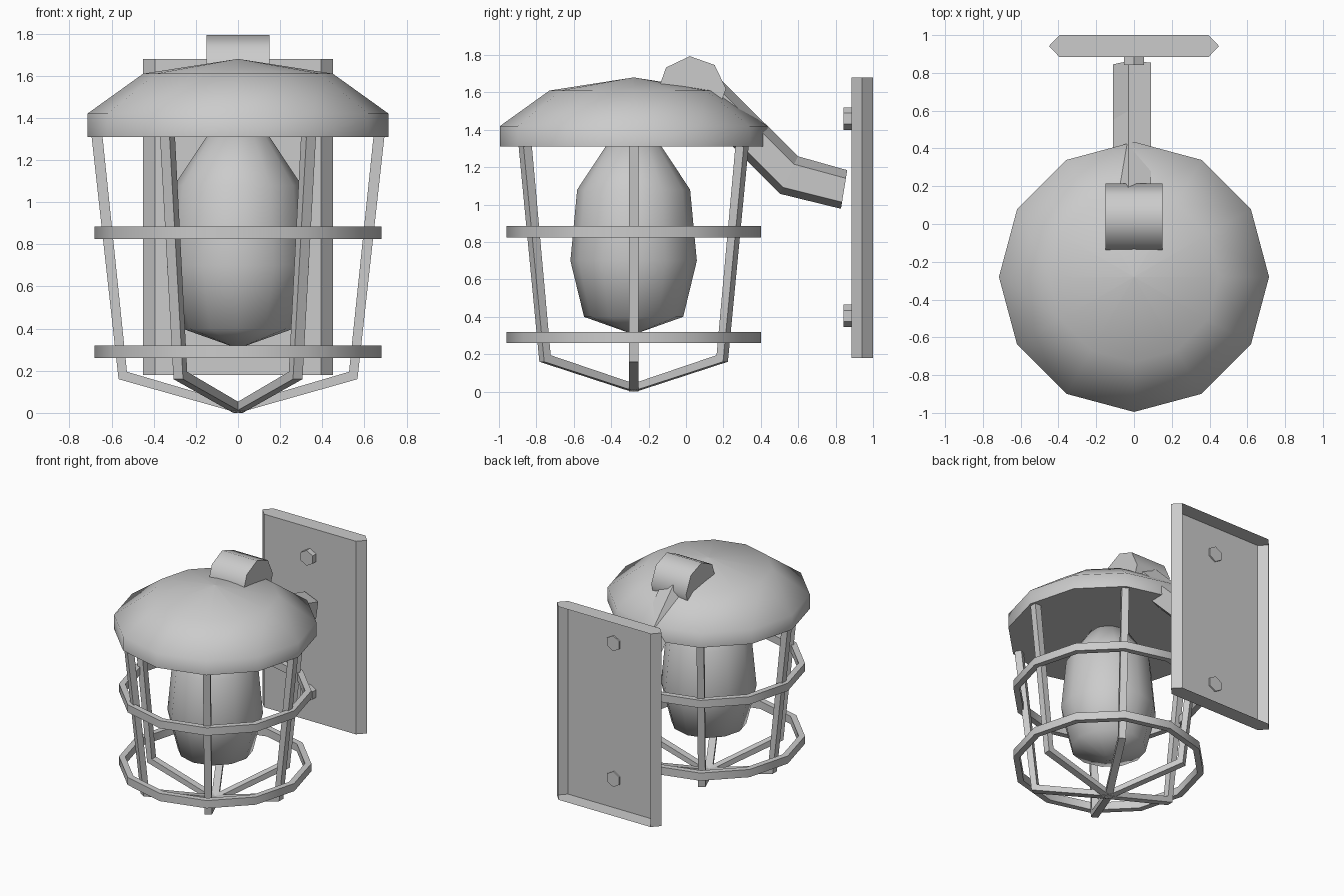
import bpy, bmesh, math
from mathutils import Vector

if "Cube" in bpy.data.objects:
    bpy.data.objects.remove(bpy.data.objects["Cube"])

CY = -0.28  # lamp axis position in y
grey = bpy.data.materials.new("grey metal")
grey.diffuse_color = (0.6, 0.6, 0.6, 1)
grey.use_nodes = True
grey.node_tree.nodes["Principled BSDF"].inputs["Base Color"].default_value = grey.diffuse_color


def finish(name, bm, smooth=None):
    bmesh.ops.remove_doubles(bm, verts=bm.verts, dist=0.0005)
    bmesh.ops.recalc_face_normals(bm, faces=bm.faces)
    me = bpy.data.meshes.new(name)
    bm.to_mesh(me)
    bm.free()
    me.materials.append(grey)
    if smooth:
        me.shade_smooth()
        me.set_sharp_from_angle(angle=math.radians(smooth))
    ob = bpy.data.objects.new(name, me)
    bpy.context.collection.objects.link(ob)
    return ob


def skin(name, loops, cap=(True, True), smooth=None, closed=False):
    """Join a list of point loops into a tube, with optional end caps."""
    bm = bmesh.new()
    rows = [[bm.verts.new(p) for p in loop] for loop in loops]
    n = len(rows[0])
    pairs = list(zip(rows, rows[1:])) + ([(rows[-1], rows[0])] if closed else [])
    for a, b in pairs:
        for i in range(n):
            j = (i + 1) % n
            bm.faces.new((a[i], a[j], b[j], b[i]))
    if cap[0] and not closed:
        bm.faces.new(rows[0])
    if cap[1] and not closed:
        bm.faces.new(rows[-1])
    return finish(name, bm, smooth)


def circle(r, z, n=12):
    return [(r * math.cos(math.tau * i / n), CY + r * math.sin(math.tau * i / n), z)
            for i in range(n)]


def lathe(name, profile, smooth, closed=False):
    return skin(name, [circle(r, z) for r, z in profile], smooth=smooth, closed=closed)


# Shade and bulb
lathe("shade_dome", [(0.715, 1.31), (0.715, 1.42), (0.45, 1.61), (0.0015, 1.68)], 60)
lathe("bulb", [(0.04, 0.32), (0.265, 0.4), (0.338, 0.7), (0.302, 1.08), (0.14, 1.325)], 65)

# Cage rings
for name, z0, z1 in (("upper_cage_ring", 0.825, 0.885), ("lower_cage_ring", 0.26, 0.32)):
    lathe(name, [(0.68, z0), (0.68, z1), (0.635, z1), (0.635, z0)], 40, closed=True)

# Six cage bars that bend inwards and meet below the bulb
outer = [(0.697, 1.33), (0.567, 0.16), (0.0, 0.0)]
inner = [(0.645, 1.33), (0.527, 0.195), (0.0, 0.04)]
for k in range(6):
    a = math.tau * k / 6
    rad, tan = Vector((math.cos(a), math.sin(a), 0)), Vector((-math.sin(a), math.cos(a), 0))
    loops = []
    for (ro, zo), (ri, zi) in zip(outer, inner):
        loops.append([Vector((0, CY, z)) + rad * r + tan * t for r, z, t in
                      ((ro, zo, -0.026), (ro, zo, 0.026), (ri, zi, 0.026), (ri, zi, -0.026))])
    skin("cage_bar_%d" % (k + 1), loops)

# Five-sided arm bent down from the hub to the wall plate
path = [(0.03, 1.675), (0.55, 1.157), (0.845, 1.08)]
ups = [(0.707, 0.707), (0.46, 0.96), (0.16, 0.987)]
loops = []
for (y, z), (uy, uz) in zip(path, ups):
    loops.append([])
    for k in range(5):
        a = math.radians(106 - 72 * k)
        s = 0.11 * math.sin(a)
        loops[-1].append((0.11 * math.cos(a), y + uy * s, z + uz * s))
skin("arm", loops)

# Hub on top of the shade
skin("top_hub", [[(x, 0.03 + 0.184 * math.cos(math.radians(3 + 45 * k)),
                   1.61 + 0.184 * math.sin(math.radians(3 + 45 * k))) for k in range(8)]
                 for x in (-0.15, 0.15)], smooth=50)

# Wall plate: six-sided tray, open at the back
hexa = [(0.395, 1.0), (0.45, 0.942), (0.395, 0.884), (-0.395, 0.884), (-0.45, 0.942), (-0.395, 1.0)]
plate = bmesh.new()
low, high = [[plate.verts.new((x, y, z)) for x, y in hexa] for z in (0.18, 1.68)]
plate.faces.new(low)
plate.faces.new(high)
for i in range(5):
    plate.faces.new((low[i], low[i + 1], high[i + 1], high[i]))
finish("wall_plate", plate)

# Bolts through the plate
for name, z in (("upper_bolt", 1.46), ("lower_bolt", 0.405)):
    skin(name, [[(0.06 * math.sin(math.tau * k / 6), y, z + 0.06 * math.cos(math.tau * k / 6))
                 for k in range(6)] for y in (0.842, 0.895)])
